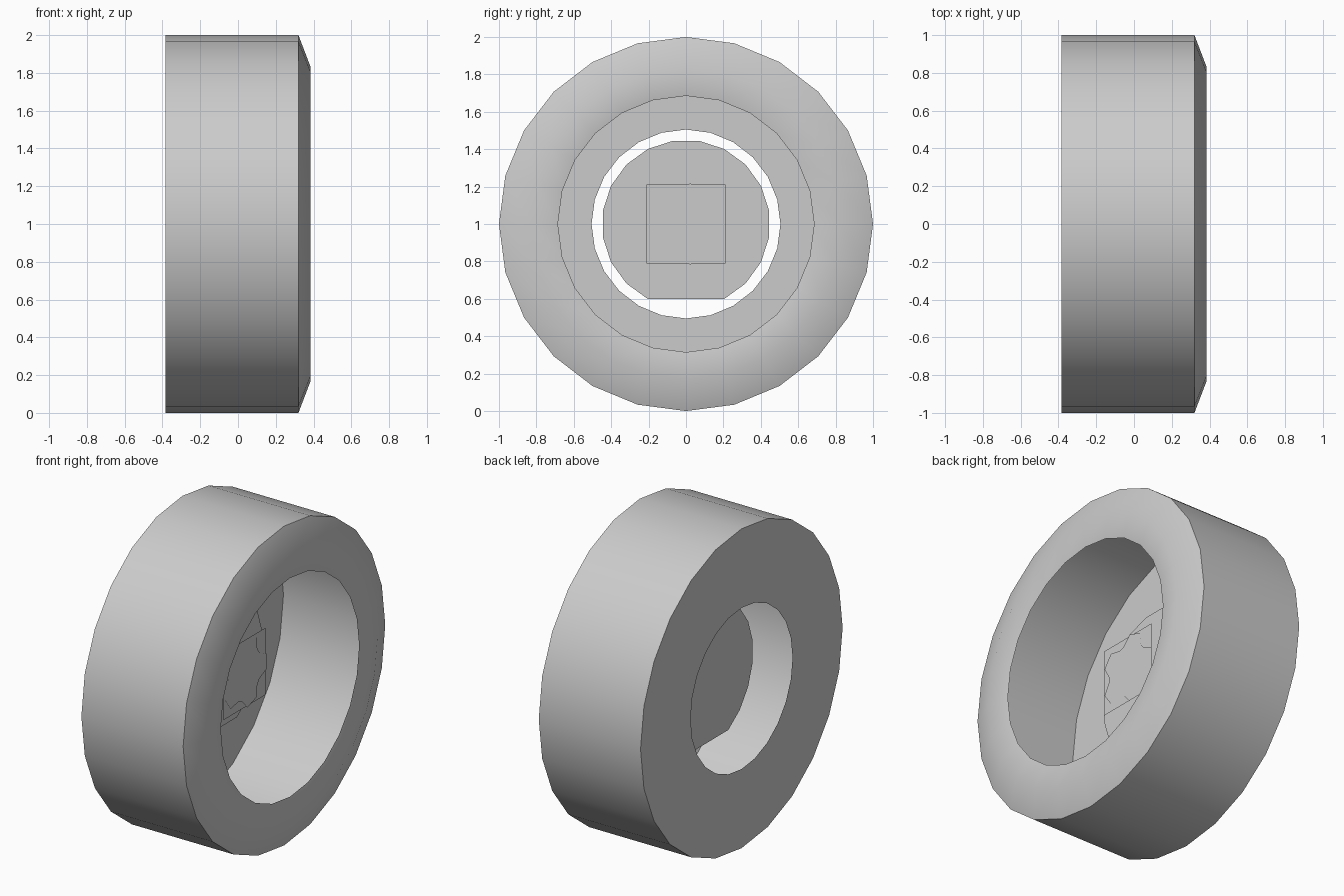
import bpy, bmesh
from math import sin, cos, radians, pi

if "Cube" in bpy.data.objects:
    bpy.data.objects.remove(bpy.data.objects["Cube"])


def make_object(name, bm):
    mesh = bpy.data.meshes.new(name)
    bm.to_mesh(mesh)
    bm.free()
    obj = bpy.data.objects.new(name, mesh)
    bpy.context.collection.objects.link(obj)
    obj.location.z = 1.0
    return obj


def flat_plate(name, x, points):
    """Single polygon facing +x, from (y, z) points around the axle."""
    bm = bmesh.new()
    bm.faces.new([bm.verts.new((x, y, z)) for y, z in points])
    return make_object(name, bm)


def polar(r, degrees):
    return r * cos(radians(degrees)), r * sin(radians(degrees))


# Hollow tyre shell: (x, radius) profile lathed around the x axis
SIDES = 24
profile = [(-0.385, 0.505), (-0.385, 1.0), (0.32, 1.0), (0.385, 0.83), (0.36, 0.685)]
bm = bmesh.new()
rings = []
for x, r in profile:
    rings.append([bm.verts.new((x, r * cos(2 * pi * i / SIDES), r * sin(2 * pi * i / SIDES)))
                  for i in range(SIDES)])
for a, b in zip(rings, rings[1:]):
    for i in range(SIDES):
        j = (i + 1) % SIDES
        bm.faces.new((a[i], b[i], b[j], a[j]))
bmesh.ops.recalc_face_normals(bm, faces=bm.faces)
# Make the outer tread point outwards
tread = next(f for f in bm.faces if abs(f.normal.x) < 0.01)
c = tread.calc_center_median()
if tread.normal.y * c.y + tread.normal.z * c.z < 0:
    bmesh.ops.reverse_faces(bm, faces=bm.faces)
tyre = make_object("tyre", bm)
bpy.context.view_layer.objects.active = tyre
tyre.select_set(True)
bpy.ops.object.shade_smooth_by_angle(angle=radians(40))

# Hub disc: 20-sided, with the lowest corners cut off flat
disc = [polar(0.45, 9 + 18 * i) for i in range(20) if i not in (14, 15)]
flat_plate("hub_disc", -0.15, disc)

# Square axle end in front of the disc
s = 0.21
flat_plate("axle_square", 0.045, [(-s, -s), (s, -s), (s, s), (-s, s)])

# Five-armed hub star lying on the square
arm = [(0.213, -0.047), (0.213, 0.047), (0.142, 0.08)]
star = []
for k in range(5):
    ca, sa = cos(radians(72 * k)), sin(radians(72 * k))
    for y, z in arm + [(cos(radians(72)) * 0.142 + sin(radians(72)) * 0.08,
                        sin(radians(72)) * 0.142 - cos(radians(72)) * 0.08)]:
        star.append((y * ca - z * sa, y * sa + z * ca))
flat_plate("hub_star", 0.05, star)
